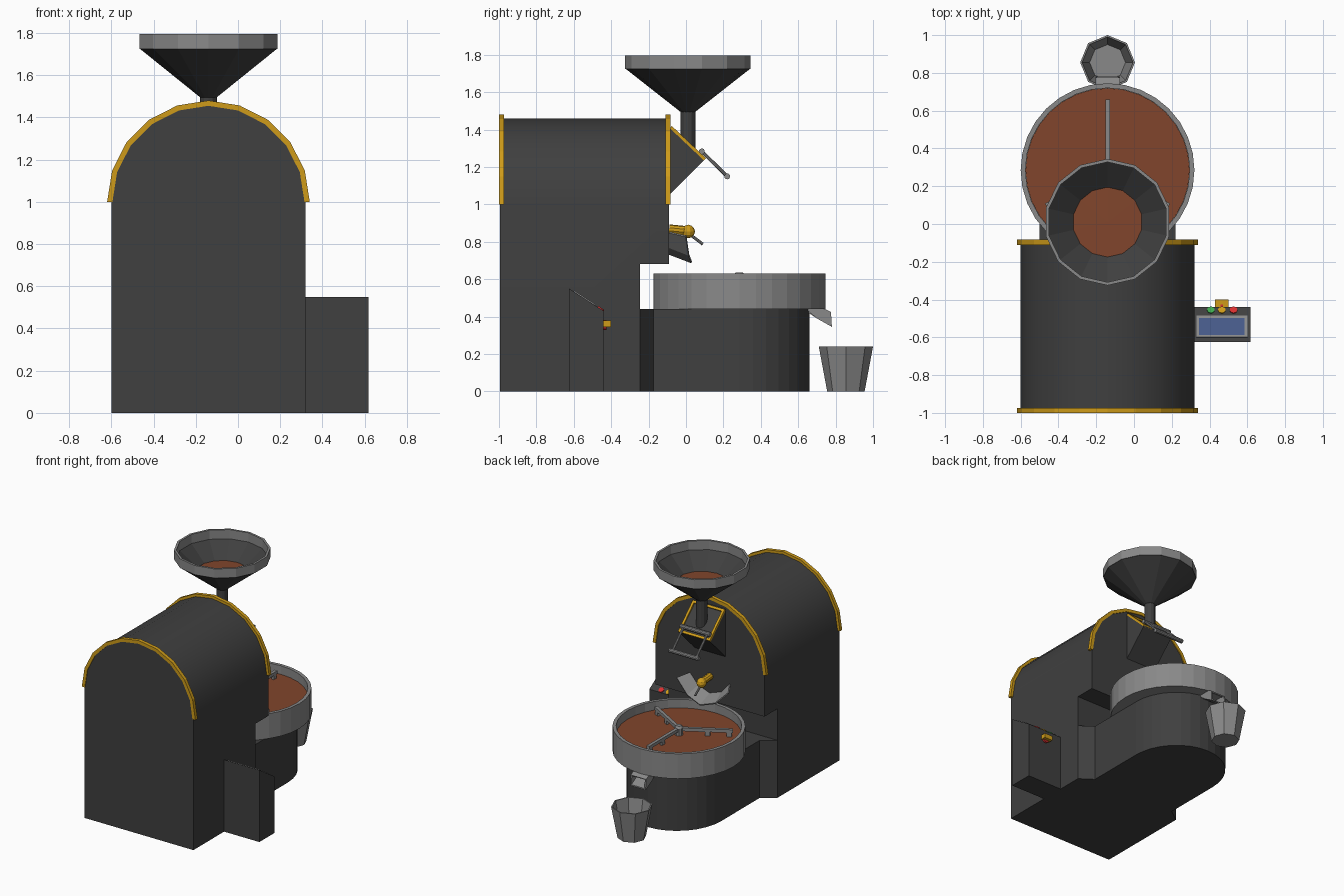
import bpy, bmesh
from math import pi, sin, cos, atan2, radians
from mathutils import Matrix, Vector

if "Cube" in bpy.data.objects:
    bpy.data.objects.remove(bpy.data.objects["Cube"])

CX = -0.14            # machine centre line
TY = 0.285            # cooling tray centre


def material(name, rgb):
    m = bpy.data.materials.new(name)
    m.diffuse_color = (*rgb, 1)
    m.use_nodes = True
    m.node_tree.nodes["Principled BSDF"].inputs["Base Color"].default_value = m.diffuse_color
    return m


DARK = material("dark_paint", (0.05, 0.05, 0.05))
GOLD = material("gold", (0.62, 0.33, 0.01))
BEAN = material("beans", (0.22, 0.06, 0.025))
STEEL = material("steel", (0.25, 0.25, 0.25))
BLUE = material("screen_blue", (0.06, 0.10, 0.24))
RED = material("red", (0.7, 0.03, 0.03))
GREEN = material("green", (0.05, 0.4, 0.08))


def finish(name, bm, mat, matrix=Matrix()):
    bmesh.ops.recalc_face_normals(bm, faces=bm.faces)
    me = bpy.data.meshes.new(name)
    bm.to_mesh(me)
    bm.free()
    ob = bpy.data.objects.new(name, me)
    ob.matrix_world = matrix
    bpy.context.collection.objects.link(ob)
    me.materials.append(mat)
    return ob


def prism(name, pts, axis, a, b, mat):
    """Extrude a 2D outline along an axis from a to b."""
    put = {'x': lambda p, t: (t, *p), 'y': lambda p, t: (p[0], t, p[1]), 'z': lambda p, t: (*p, t)}[axis]
    bm = bmesh.new()
    f = bm.faces.new([bm.verts.new(put(p, a)) for p in pts])
    ext = bmesh.ops.extrude_face_region(bm, geom=[f])
    d = Vector(put((0, 0), b - a))
    bmesh.ops.translate(bm, vec=d, verts=[v for v in ext['geom'] if isinstance(v, bmesh.types.BMVert)])
    return finish(name, bm, mat)


def lathe(name, prof, n, matrix, mat):
    """Revolve (radius, height) points round z, first vertex on +y."""
    bm = bmesh.new()
    rings = []
    for r, z in prof:
        if r == 0:
            rings.append([bm.verts.new((0, 0, z))] * n)
        else:
            rings.append([bm.verts.new((r * sin(2 * pi * i / n), r * cos(2 * pi * i / n), z)) for i in range(n)])
    for A, B in zip(rings, rings[1:]):
        for i in range(n):
            j = (i + 1) % n
            vs = list(dict.fromkeys((A[i], A[j], B[j], B[i])))
            if len(vs) > 2:
                bm.faces.new(vs)
    return finish(name, bm, mat, matrix)


def boxes(name, items, mat, matrix=Matrix()):
    """Several boxes given as (centre, size) in one object."""
    bm = bmesh.new()
    for c, s in items:
        bmesh.ops.create_cube(bm, size=1, matrix=Matrix.Translation(c) @ Matrix.Diagonal((*s, 1)))
    return finish(name, bm, mat, matrix)


def frame(name, w, h, t, depth, mat, matrix):
    items = [((s * (w - t) / 2, 0, 0), (t, h, depth)) for s in (-1, 1)]
    items += [((0, s * (h - t) / 2, 0), (w - 2 * t, t, depth)) for s in (-1, 1)]
    return boxes(name, items, mat, matrix)


def rod(name, p, q, r, mat, n=8):
    p, q = Vector(p), Vector(q)
    rot = (q - p).to_track_quat('Z', 'Y').to_matrix().to_4x4()
    L = (q - p).length
    return lathe(name, [(0, 0), (r, 0), (r, L), (0, L)], n, Matrix.Translation(p) @ rot, mat)


def at(x, y, z):
    return Matrix.Translation((x, y, z))


def arc(r, n=10):
    return [(CX + r * cos(pi * i / n), 1 + r * sin(pi * i / n)) for i in range(n + 1)]


# Arched body with the front lower part cut back
body = prism("roaster_body", [(CX - 0.46, 0), (CX + 0.46, 0)] + arc(0.46), 'y', -0.995, -0.09, DARK)
cutter = boxes("body_cutter", [((CX, 0.255, 0.29), (2, 1, 0.78))], DARK)
cutter.hide_render = True
cut = body.modifiers.new("step", 'BOOLEAN')
cut.object, cut.solver = cutter, 'EXACT'
bpy.context.view_layer.objects.active = body
body.select_set(True)
bpy.ops.object.modifier_apply(modifier="step")
bpy.data.objects.remove(cutter)
bpy.ops.object.shade_smooth_by_angle(angle=radians(30))

# Gold arch bands
for nm, a in (("front", -1.0), ("back", -0.11)):
    prism(nm + "_arch_band", arc(0.48) + arc(0.455)[::-1], 'y', a, a + 0.027, GOLD)

# Cooling base: chamfered neck and round end
end = [(CX + 0.36 * cos(pi * i / 16), TY + 0.375 * sin(pi * i / 16)) for i in range(17)]
prism("cooling_base", [(CX - 0.36, -0.175), (CX - 0.46, -0.245), (CX + 0.46, -0.245), (CX + 0.36, -0.175)] + end,
      'z', 0, 0.44, DARK)

# Cooling tray, beans and stirrer
lathe("cooling_tray", [(0, 0.44), (0.46, 0.44), (0.46, 0.63), (0.435, 0.63), (0.435, 0.55), (0, 0.55)],
      32, at(CX, TY, 0), STEEL)
lathe("tray_beans", [(0.434, 0.55), (0.434, 0.565), (0, 0.565)], 32, at(CX, TY, 0), BEAN)
lathe("stirrer_hub", [(0.03, 0.56), (0.03, 0.62), (0.02, 0.635), (0, 0.635)], 10, at(CX, TY, 0), STEEL)
for i in range(3):
    m = at(CX, TY, 0) @ Matrix.Rotation(2 * pi * i / 3, 4, 'Z')
    boxes(f"stirrer_arm_{i}", [((0, 0.19, 0.608), (0.024, 0.37, 0.024))]
          + [((0, y, 0.58), (0.02, 0.035, 0.04)) for y in (0.2, 0.35)], STEEL, m)

# Tray outlet spout: two cheeks, a roof and a sloping floor
cheek = [(0.64, 0.44), (0.745, 0.44), (0.775, 0.425), (0.78, 0.345), (0.70, 0.39)]
for s in (-1, 1):
    x = CX + s * 0.06
    prism("spout_cheek", cheek, 'x', x - 0.005, x + 0.005, STEEL)
prism("spout_roof", [(0.64, 0.44), (0.745, 0.44), (0.775, 0.425), (0.77, 0.418), (0.74, 0.43), (0.64, 0.43)],
      'x', CX - 0.055, CX + 0.055, STEEL)
prism("spout_floor", [(0.64, 0.43), (0.70, 0.39), (0.78, 0.345), (0.78, 0.355), (0.70, 0.40), (0.65, 0.43)],
      'x', CX - 0.055, CX + 0.055, STEEL)

# Bucket
lathe("bucket", [(0, 0), (0.1, 0), (0.145, 0.24), (0.135, 0.24), (0.095, 0.015), (0, 0.015)],
      8, at(CX, 0.855, 0), STEEL)

# Hopper
H = at(CX, 0.01, 0)
lathe("hopper_rim", [(0.335, 1.725), (0.335, 1.795), (0.318, 1.795), (0.318, 1.725), (0.335, 1.725)], 14, H, STEEL)
lathe("hopper_cone", [(0, 1.49), (0.04, 1.495), (0.333, 1.725), (0.318, 1.725), (0.045, 1.51), (0, 1.51)], 14, H, DARK)
lathe("hopper_beans", [(0.19, 1.62), (0, 1.622)], 14, H, BEAN)
lathe("hopper_pipe", [(0.04, 1.25), (0.04, 1.5)], 12, H, DARK)

# Feed box with gold frame and pull handle
prism("feed_box", [(-0.09, 1.05), (0.1, 1.24), (-0.09, 1.415)], 'x', CX - 0.13, CX + 0.13, DARK)
tilt = Matrix.Rotation(-atan2(0.17, 0.18), 4, 'X')
frame("feed_box_frame", 0.27, 0.25, 0.018, 0.016, GOLD, at(CX, 0.01, 1.327) @ tilt)
for nm, y, z in (("upper", 0.085, 1.283), ("lower", 0.22, 1.15)):
    rod(f"handle_{nm}_bar", (CX - 0.125, y, z), (CX + 0.125, y, z), 0.016, STEEL, 10)
for s in (-1, 1):
    rod("handle_side", (CX + s * 0.1, 0.085, 1.283), (CX + s * 0.1, 0.22, 1.15), 0.009, STEEL)

# Drum door chute: flared gutter
bm = bmesh.new()
rear = [(-0.17, -0.088, 0.85), (-0.1, -0.088, 0.77), (0, -0.088, 0.735), (0.1, -0.088, 0.77), (0.17, -0.088, 0.85)]
front = [(-0.22, 0.0, 0.83), (-0.12, 0.015, 0.73), (0, 0.03, 0.69), (0.12, 0.015, 0.73), (0.22, 0.0, 0.83)]
R, F = [[bm.verts.new((CX + x, y, z)) for x, y, z in row] for row in (rear, front)]
for i in range(4):
    bm.faces.new((R[i], R[i + 1], F[i + 1], F[i]))
chute = finish("drum_chute", bm, STEEL)
sol = chute.modifiers.new("sheet", 'SOLIDIFY')
sol.thickness, sol.offset = 0.01, 0

# Sampler knob and lever
rod("sampler_barrel", (CX, -0.09, 0.867), (CX, 0.0, 0.858), 0.026, GOLD, 10)
lathe("sampler_ball", [(0.036 * sin(pi * i / 6) if 0 < i < 6 else 0, 0.036 * cos(pi * i / 6)) for i in range(7)],
      10, at(CX, 0.012, 0.855), GOLD)
rod("sampler_lever", (CX, 0.02, 0.84), (CX, 0.09, 0.787), 0.008, STEEL)

# Control box with sloping panel
prism("control_box", [(-0.625, 0), (-0.44, 0), (-0.44, 0.43), (-0.625, 0.55)], 'x', 0.315, 0.618, DARK)


def panel(x, y):
    z = 0.43 + (-0.44 - y) * 0.12 / 0.185
    return at(x, y, z) @ Matrix.Rotation(-atan2(0.12, 0.185), 4, 'X')


frame("screen_frame", 0.27, 0.135, 0.014, 0.012, STEEL, panel(0.465, -0.545))
boxes("screen", [((0, 0, 0), (0.242, 0.107, 0.006))], BLUE, panel(0.465, -0.545))
for nm, x, mat in (("start", 0.407, GREEN), ("hold", 0.465, GOLD), ("halt", 0.527, RED)):
    lathe(nm + "_button", [(0.02, 0), (0.02, 0.006), (0, 0.006)], 12, panel(x, -0.457), mat)
rod("switch_plate", (0.465, -0.442, 0.355), (0.465, -0.425, 0.355), 0.026, RED, 12)
boxes("switch_grip", [((0.465, -0.42, 0.362), (0.07, 0.04, 0.034))], GOLD)
